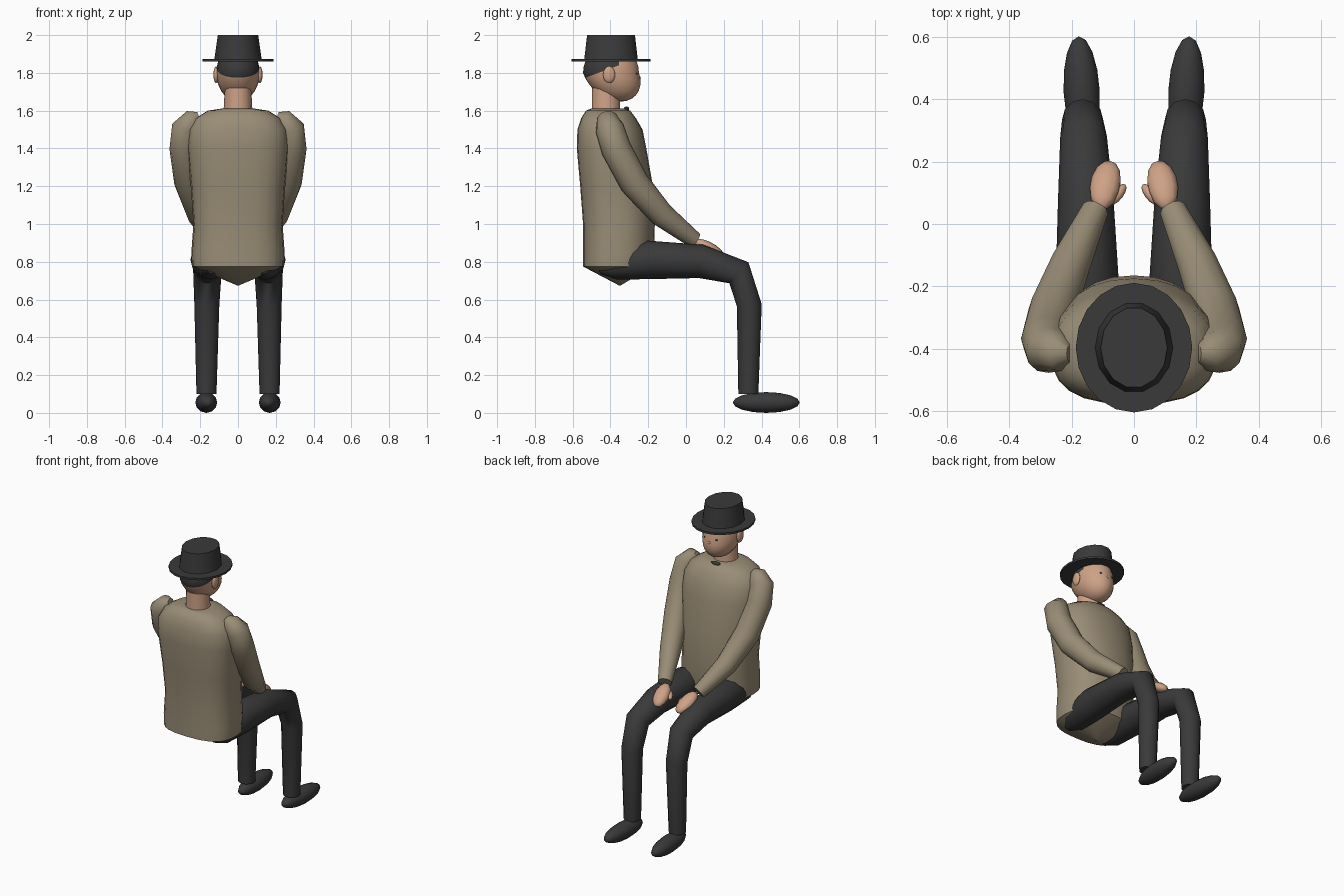
import bpy, bmesh, math
from mathutils import Vector, Matrix

if "Cube" in bpy.data.objects:
    bpy.data.objects.remove(bpy.data.objects["Cube"])


def material(name, rgb):
    m = bpy.data.materials.new(name)
    m.diffuse_color = (*rgb, 1)
    m.use_nodes = True
    m.node_tree.nodes["Principled BSDF"].inputs["Base Color"].default_value = m.diffuse_color
    return m


COAT = material("tan cloth", (0.32, 0.265, 0.18))
SKIN = material("skin", (0.62, 0.36, 0.24))
DARK = material("charcoal", (0.042, 0.042, 0.043))


def finish(name, bm, mats, angle=40):
    bmesh.ops.recalc_face_normals(bm, faces=bm.faces)
    me = bpy.data.meshes.new(name)
    bm.to_mesh(me)
    bm.free()
    ob = bpy.data.objects.new(name, me)
    bpy.context.collection.objects.link(ob)
    for m in mats:
        me.materials.append(m)
    bpy.ops.object.select_all(action='DESELECT')
    ob.select_set(True)
    bpy.context.view_layer.objects.active = ob
    bpy.ops.object.shade_smooth_by_angle(angle=math.radians(angle))
    return ob


def loft(name, rings, mat, angle=40):
    """Skin a list of closed point rings and cap both ends."""
    bm = bmesh.new()
    rows = [[bm.verts.new(p) for p in r] for r in rings]
    n = len(rows[0])
    for a, b in zip(rows, rows[1:]):
        for i in range(n):
            j = (i + 1) % n
            bm.faces.new((a[i], a[j], b[j], b[i]))
    bm.faces.new(rows[0])
    bm.faces.new(rows[-1])
    return finish(name, bm, [mat], angle)


def tube(name, path, mat, n=12):
    """Round limb through (x, y, z, radius) stations."""
    pts = [Vector(p[:3]) for p in path]
    rings = []
    for i, p in enumerate(pts):
        t = (pts[min(i + 1, len(pts) - 1)] - pts[max(i - 1, 0)]).normalized()
        u = (Vector((1, 0, 0)) - t * t.x).normalized()
        v = t.cross(u)
        r = path[i][3]
        rings.append([p + r * (math.cos(a) * u + math.sin(a) * v)
                      for a in (2 * math.pi * k / n for k in range(n))])
    return loft(name, rings, mat, 50)


def stack(name, levels, mat, n, front=2.0, back=2.0, angle=40):
    """Vertical body from (z, half width, back y, front y) levels."""
    rings = []
    for z, rx, y0, y1 in levels:
        ring = []
        for k in range(n):
            a = 2 * math.pi * k / n
            c, s = math.cos(a), math.sin(a)
            e = 2 / (front if s > 0 else back)
            ring.append((rx * math.copysign(abs(c) ** e, c),
                         (y0 + y1) / 2 + (y1 - y0) / 2 * math.copysign(abs(s) ** e, s), z))
        rings.append(ring)
    return loft(name, rings, mat, angle)


def blob(name, centre, size, mat, rot=(0, 0, 0), u=12, v=8):
    """Ellipsoid whose poles lie along y before rotation."""
    bm = bmesh.new()
    bmesh.ops.create_uvsphere(bm, u_segments=u, v_segments=v, radius=1)
    m = Matrix.Translation(centre)
    for axis, ang in zip("XYZ", rot):
        m = m @ Matrix.Rotation(math.radians(ang), 4, axis)
    m = m @ Matrix.Diagonal((*size, 1)) @ Matrix.Rotation(math.pi / 2, 4, 'X')
    bm.transform(m)
    return finish(name, bm, [mat], 50)


# Jacket body with pointed underside
stack("jacket", [(0.675, 0.005, -0.355, -0.345), (0.775, 0.243, -0.545, -0.18),
                 (0.85, 0.247, -0.545, -0.17), (1.0, 0.236, -0.545, -0.165),
                 (1.2, 0.25, -0.56, -0.175), (1.4, 0.268, -0.578, -0.21),
                 (1.5, 0.262, -0.575, -0.23), (1.56, 0.225, -0.555, -0.265),
                 (1.6, 0.16, -0.53, -0.295), (1.612, 0.08, -0.5, -0.33)],
      COAT, 24, front=2.2, back=2.7)

# Neck and small bow tie
stack("neck", [(1.57, 0.078, -0.5, -0.345), (1.72, 0.07, -0.5, -0.35)], SKIN, 14)
blob("bow_tie", (0, -0.315, 1.61), (0.035, 0.014, 0.012), DARK, u=8, v=6)

# Head, cut along the hairline with the back coloured as hair
bm = bmesh.new()
bmesh.ops.create_uvsphere(bm, u_segments=20, v_segments=14, radius=1)
for vert in bm.verts:
    x, y, z = vert.co
    vert.co = (x * 0.115, -0.397 + y * 0.148 + max(0, -z) * 0.05, 1.8 + z * 0.152)
hair_point, hair_normal = Vector((0, -0.545, 1.77)), Vector((0, -0.37, 1)).normalized()
bmesh.ops.bisect_plane(bm, geom=bm.verts[:] + bm.edges[:] + bm.faces[:],
                       plane_co=hair_point, plane_no=hair_normal)
for f in bm.faces:
    c = f.calc_center_median()
    f.material_index = int((c - hair_point).dot(hair_normal) > 0 and c.y < -0.36)
finish("head", bm, [SKIN, DARK], 60)
blob("nose", (0, -0.255, 1.772), (0.012, 0.016, 0.014), SKIN, u=8, v=6)

# Hat
cy = -0.397
stack("hat_brim", [(1.86, 0.187, cy - 0.208, cy + 0.208), (1.873, 0.187, cy - 0.208, cy + 0.208)],
      DARK, 20)
stack("hat_crown", [(1.865, 0.126, cy - 0.146, cy + 0.146), (2.0, 0.107, cy - 0.13, cy + 0.13)],
      DARK, 14)

# Paired parts
for s, side in ((-1, "left"), (1, "right")):
    blob(side + "_ear", (s * 0.116, -0.407, 1.79), (0.014, 0.032, 0.045), SKIN)
    blob(side + "_eye", (s * 0.042, -0.262, 1.795), (0.008, 0.006, 0.006), DARK, u=8, v=6)
    tube(side + "_sleeve", [(s * x, y, z, r) for x, y, z, r in (
        (0.205, -0.415, 1.565, 0.03), (0.235, -0.415, 1.553, 0.058), (0.275, -0.405, 1.51, 0.076),
        (0.283, -0.37, 1.4, 0.08), (0.26, -0.275, 1.22, 0.078),
        (0.205, -0.13, 1.05, 0.066), (0.125, 0.045, 0.915, 0.044))], COAT)
    blob(side + "_hand", (s * 0.092, 0.125, 0.868), (0.05, 0.09, 0.034), SKIN,
         rot=(-30, 0, s * 10), u=10, v=7)
    blob(side + "_thumb", (s * 0.052, 0.095, 0.868), (0.018, 0.042, 0.018), SKIN,
         rot=(-20, 0, s * 35), u=8, v=6)
    tube(side + "_trouser_leg", [(s * x, y, z, r) for x, y, z, r in (
        (0.135, -0.46, 0.765, 0.03), (0.145, -0.38, 0.785, 0.08), (0.15, -0.2, 0.81, 0.102),
        (0.155, 0.08, 0.802, 0.089), (0.162, 0.28, 0.742, 0.075),
        (0.165, 0.335, 0.57, 0.066), (0.167, 0.33, 0.1, 0.053))], DARK)
    blob(side + "_shoe", (s * 0.168, 0.425, 0.055), (0.058, 0.178, 0.055), DARK,
         rot=(0, 0, -s * 3))
